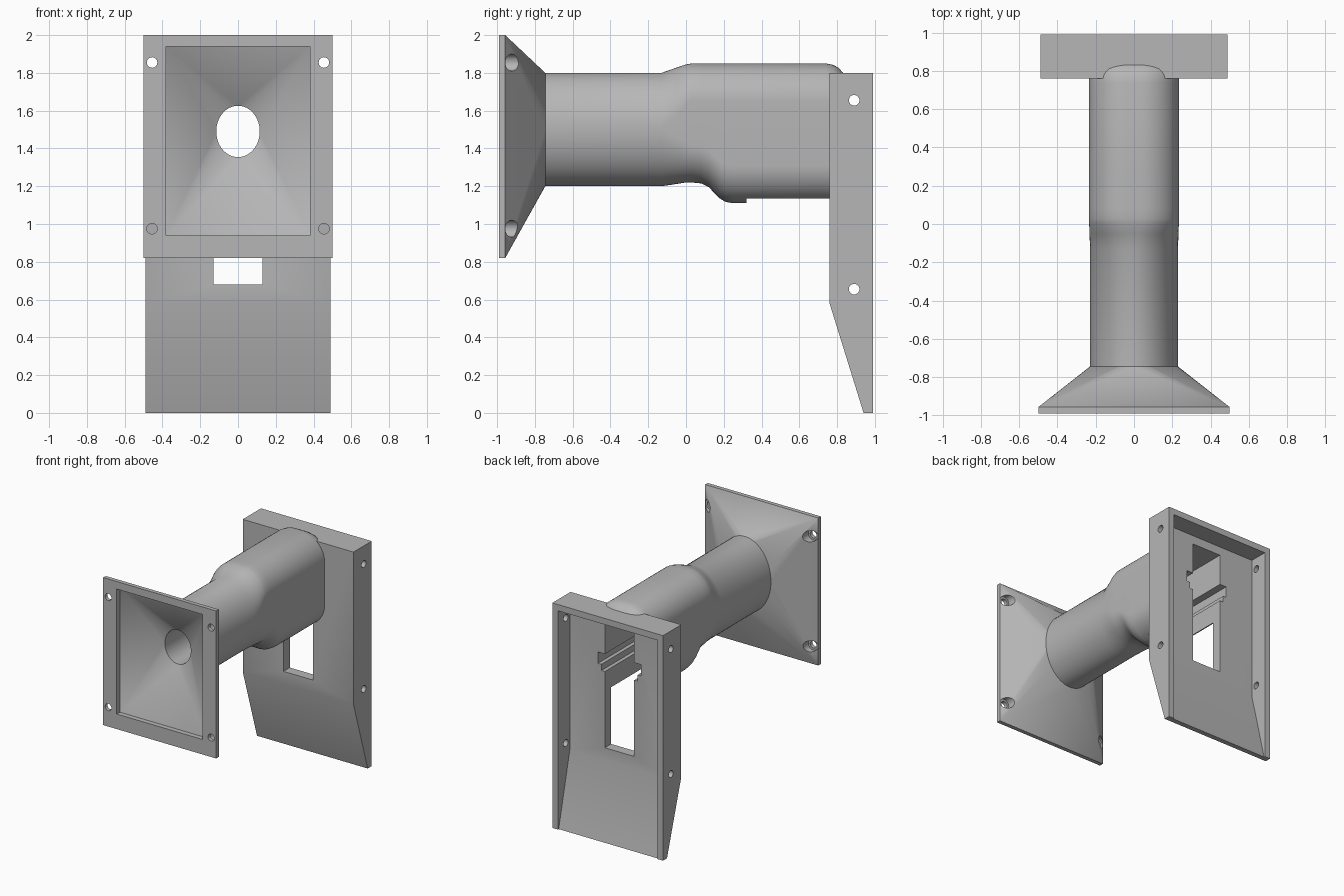
import bpy, bmesh, math

if "Cube" in bpy.data.objects:
    bpy.data.objects.remove(bpy.data.objects["Cube"])

grey = bpy.data.materials.new("plain grey")
grey.use_nodes = True
GREY = (0.47, 0.47, 0.47, 1)
grey.diffuse_color = GREY
grey.node_tree.nodes["Principled BSDF"].inputs["Base Color"].default_value = GREY


def finish(name, bm):
    bmesh.ops.recalc_face_normals(bm, faces=bm.faces)
    mesh = bpy.data.meshes.new(name)
    bm.to_mesh(mesh)
    bm.free()
    mesh.materials.append(grey)
    obj = bpy.data.objects.new(name, mesh)
    bpy.context.collection.objects.link(obj)
    return obj


def hull(name, points):
    """Convex solid around a set of points."""
    bm = bmesh.new()
    verts = [bm.verts.new(p) for p in points]
    bmesh.ops.convex_hull(bm, input=verts)
    bmesh.ops.dissolve_limit(bm, angle_limit=0.002, verts=bm.verts, edges=bm.edges)
    return finish(name, bm)


def rect(hw, z0, z1, y):
    return [(x, y, z) for x in (-hw, hw) for z in (z0, z1)]


def block(name, hw, y0, y1, z0, z1):
    return hull(name, rect(hw, z0, z1, y0) + rect(hw, z0, z1, y1))


def ellipse(rx, rz, zc, y, xc=0, n=64):
    return [(xc + rx * math.cos(i * math.tau / n), y, zc + rz * math.sin(i * math.tau / n))
            for i in range(n)]


def prism(name, hw, profile):
    return hull(name, [(x, y, z) for x in (-hw, hw) for y, z in profile])


def section(y, z0, z1, hw, rx, rz, n=16):
    """Rounded rectangle ring; full radii make it an ellipse."""
    ring = []
    for q, (sx, sz) in enumerate([(1, 1), (-1, 1), (-1, -1), (1, -1)]):
        for i in range(n + 1):
            a = (q + i / n) * math.pi / 2
            ring.append((sx * (hw - rx) + rx * math.cos(a), y,
                         (z0 + z1) / 2 + sz * ((z1 - z0) / 2 - rz) + rz * math.sin(a)))
    return ring


def cut(obj, cutters):
    for c in cutters:
        mod = obj.modifiers.new("cut", 'BOOLEAN')
        mod.operation, mod.solver, mod.object = 'DIFFERENCE', 'EXACT', c
        bpy.context.view_layer.objects.active = obj
        bpy.ops.object.modifier_apply(modifier=mod.name)


def smooth(obj):
    bpy.ops.object.select_all(action='DESELECT')
    obj.select_set(True)
    bpy.context.view_layer.objects.active = obj
    bpy.ops.object.shade_smooth_by_angle(angle=math.radians(28))


# Funnel: rectangular flange tapering to the tube
funnel = hull("funnel", rect(0.5, 0.82, 2, -0.99) + rect(0.5, 0.82, 2, -0.957)
              + ellipse(0.23, 0.3, 1.5, -0.745))

# Tube: oval at the front, swelling to a rounded box at the back
stations = [(-0.745, 1.2, 1.8, 0), (-0.13, 1.2, 1.8, 0), (-0.05, 1.212, 1.828, 0.5),
            (0, 1.22, 1.845, 0.9), (0.03, 1.22, 1.85, 1), (0.08, 1.215, 1.85, 1),
            (0.12, 1.195, 1.85, 1), (0.15, 1.165, 1.85, 1), (0.18, 1.135, 1.85, 1),
            (0.21, 1.117, 1.85, 1), (0.25, 1.11, 1.85, 1), (0.74, 1.11, 1.85, 1),
            (0.78, 1.11, 1.842, 1), (0.81, 1.11, 1.826, 1), (0.835, 1.11, 1.795, 1)]
bm = bmesh.new()
rings = []
for y, z0, z1, t in stations:
    pts = section(y, z0, z1, 0.23 + 0.005 * t, 0.23 - 0.03 * t,
                  (z1 - z0) / 2 * (1 - t) + 0.2 * t)
    rings.append([bm.verts.new(p) for p in pts])
for a, b in zip(rings, rings[1:]):
    for i in range(len(a)):
        j = (i + 1) % len(a)
        bm.faces.new((a[i], a[j], b[j], b[i]))
bm.faces.new(rings[0])
bm.faces.new(rings[-1])
bmesh.ops.remove_doubles(bm, verts=bm.verts, dist=0.0005)
tube = finish("tube", bm)

# Back housing: shell open at the rear with a sloping lower front
housing = prism("back_housing", 0.49,
                [(0.76, 1.8), (0.99, 1.8), (0.99, 0), (0.94, 0), (0.76, 0.58)])
inside = prism("housing_cutter", 0.44,
               [(0.84, 1.75), (1.1, 1.75), (1.1, -0.1), (1.005, -0.1), (0.84, 0.58)])

# Cutters: funnel mouth, bore, handle slot with side grooves
mouth = hull("mouth_cutter", rect(0.38, 0.94, 1.94, -1.05) + rect(0.38, 0.94, 1.94, -0.95)
             + ellipse(0.115, 0.136, 1.49, -0.76))
bore = hull("bore_cutter", ellipse(0.115, 0.136, 1.49, -0.8) + ellipse(0.115, 0.136, 1.49, 0.5))
slot = block("slot_cutter", 0.13, 0.32, 0.95, 0.68, 1.68)
groove = block("groove_cutter", 0.19, 0.33, 0.95, 1.34, 1.43)
step = block("step_cutter", 0.16, 0.33, 0.95, 1.29, 1.35)

# Screw holes with recesses in the flange, and side holes in the housing
screws = []
for x in (-0.455, 0.455):
    for z in (0.975, 1.855):
        for r, y0, y1 in ((0.028, -1.05, -0.9), (0.045, -0.96, -0.7)):
            screws.append(hull("screw_cutter", ellipse(r, r, z, y0, x, 24)
                               + ellipse(r, r, z, y1, x, 24)))
side_holes = []
for z in (0.655, 1.655):
    circle = ellipse(0.028, 0.028, z, 0, 0.89, 24)
    side_holes.append(prism("side_hole_cutter", 0.6, [(y, h) for y, _, h in circle]))

cut(funnel, [mouth, bore] + screws)
cut(tube, [bore, slot, groove, step])
cut(housing, [inside, slot, groove, step] + side_holes)
for c in [mouth, bore, slot, groove, step, inside] + screws + side_holes:
    bpy.data.objects.remove(c)
for part in (funnel, tube, housing):
    smooth(part)
